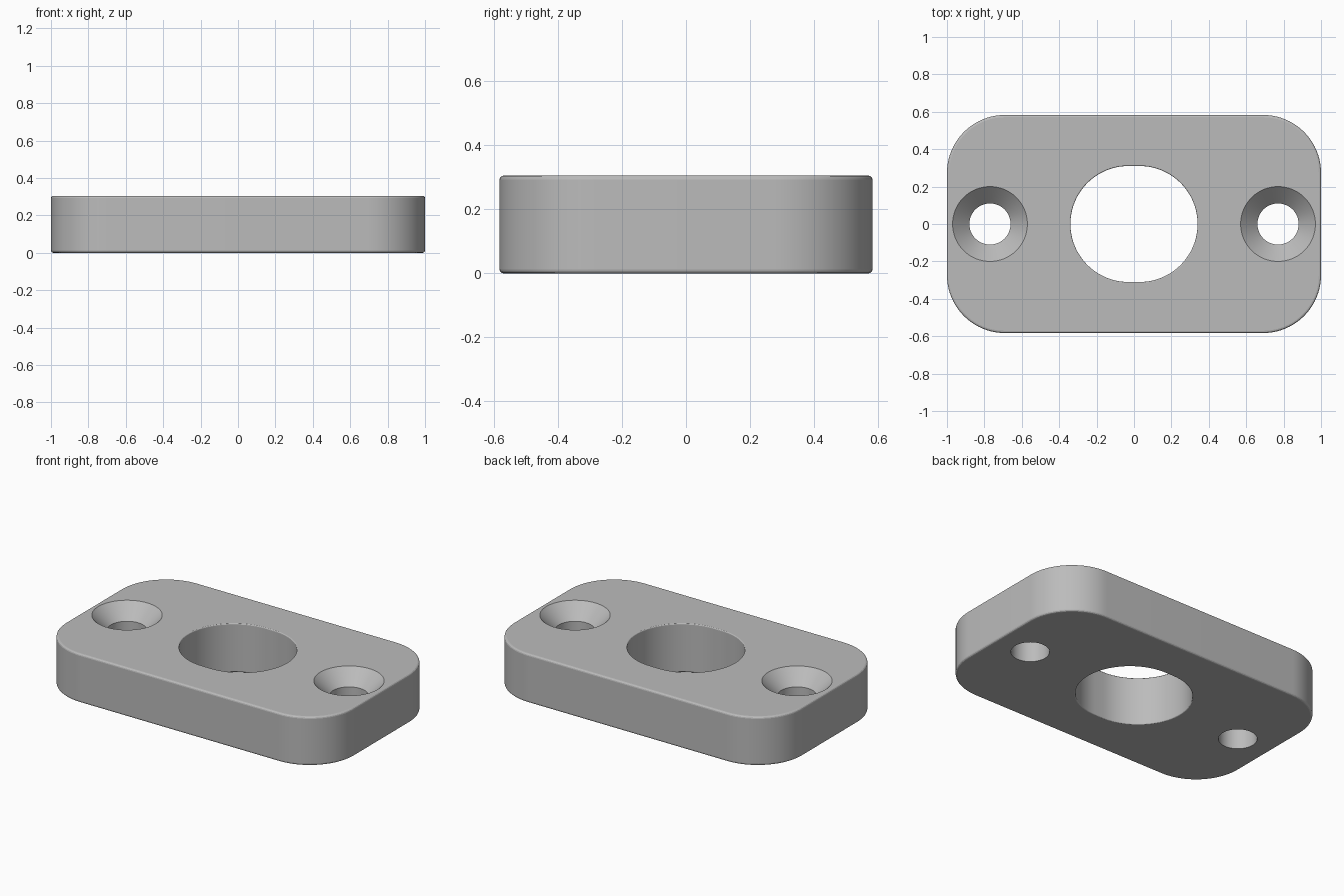
import bpy, bmesh
from math import sin, cos, pi, radians

cube = bpy.data.objects.get("Cube")
if cube:
    bpy.data.objects.remove(cube, do_unlink=True)

HALF_X, HALF_Y, HEIGHT = 1.0, 0.583, 0.305
CORNER = 0.31
FILLET = 0.012
SLOT_R, SLOT_SHIFT = 0.31, 0.03
SCREW_X, SCREW_R, SINK_R = 0.77, 0.11, 0.2

bm = bmesh.new()


def ring(cx, hx, hy, r, z, steps=20):
    """Closed loop of vertices: a rounded rectangle, or a circle when hx = hy = r."""
    verts = []
    for q in range(4):
        sx = 1 if q in (0, 3) else -1
        sy = 1 if q in (0, 1) else -1
        for i in range(steps + 1):
            a = (q + i / steps) * pi / 2
            p = (cx + sx * (hx - r) + r * cos(a), sy * (hy - r) + r * sin(a), z)
            # skip repeats where the straight sides have no length
            if not verts or (verts[-1].co - type(verts[-1].co)(p)).length > 1e-5:
                verts.append(bm.verts.new(p))
    if (verts[0].co - verts[-1].co).length < 1e-5:
        bm.verts.remove(verts.pop())
    return verts


def wall(cx, hx, hy, r, profile):
    """Sweep a loop through (offset, z) steps; return its bottom and top edges."""
    rings = [ring(cx, hx + o, hy + o, r + o, z) for o, z in profile]
    for low, high in zip(rings, rings[1:]):
        for i in range(len(low)):
            bm.faces.new((low[i - 1], low[i], high[i], high[i - 1]))
    return [[bm.edges.get((loop[i - 1], loop[i])) for i in range(len(loop))]
            for loop in (rings[0], rings[-1])]


def fillet_profile(side, size, n=3):
    """Rounded lower and upper rims; side is -1 for the body and 1 for a hole."""
    low = [(side * size * (1 - sin(k / n * pi / 2)), size * (1 - cos(k / n * pi / 2)))
           for k in range(n + 1)]
    return low + [(o, HEIGHT - z) for o, z in reversed(low)]


# Outer wall, central slot and the two countersunk screw holes
loops = [wall(0, HALF_X, HALF_Y, CORNER, fillet_profile(-1, FILLET)),
         wall(0, SLOT_R + SLOT_SHIFT, SLOT_R, SLOT_R, fillet_profile(1, FILLET / 2))]
sink = SINK_R - SCREW_R
for side in (-1, 1):
    loops.append(wall(side * SCREW_X, SCREW_R, SCREW_R, SCREW_R,
                      [(0, 0), (0, HEIGHT - sink), (sink, HEIGHT)]))

# Flat bottom and top faces around the holes
for level in (0, 1):
    edges = [e for loop in loops for e in loop[level]]
    bmesh.ops.triangle_fill(bm, edges=edges, use_beauty=True)
bmesh.ops.recalc_face_normals(bm, faces=bm.faces)
bmesh.ops.dissolve_limit(bm, angle_limit=radians(0.1), verts=[],
                         edges=[e for e in bm.edges if e.is_manifold
                                and all(abs(f.normal.z) > 0.999 for f in e.link_faces)])

mesh = bpy.data.meshes.new("mounting_plate")
bm.to_mesh(mesh)
bm.free()
mesh.shade_smooth()
mesh.set_sharp_from_angle(angle=radians(12))

# Plain grey metal
grey = bpy.data.materials.new("plain grey")
grey.use_nodes = True
colour = (0.5, 0.5, 0.5, 1)
grey.diffuse_color = colour
grey.node_tree.nodes["Principled BSDF"].inputs["Base Color"].default_value = colour
mesh.materials.append(grey)

plate = bpy.data.objects.new("mounting_plate", mesh)
bpy.context.scene.collection.objects.link(plate)
